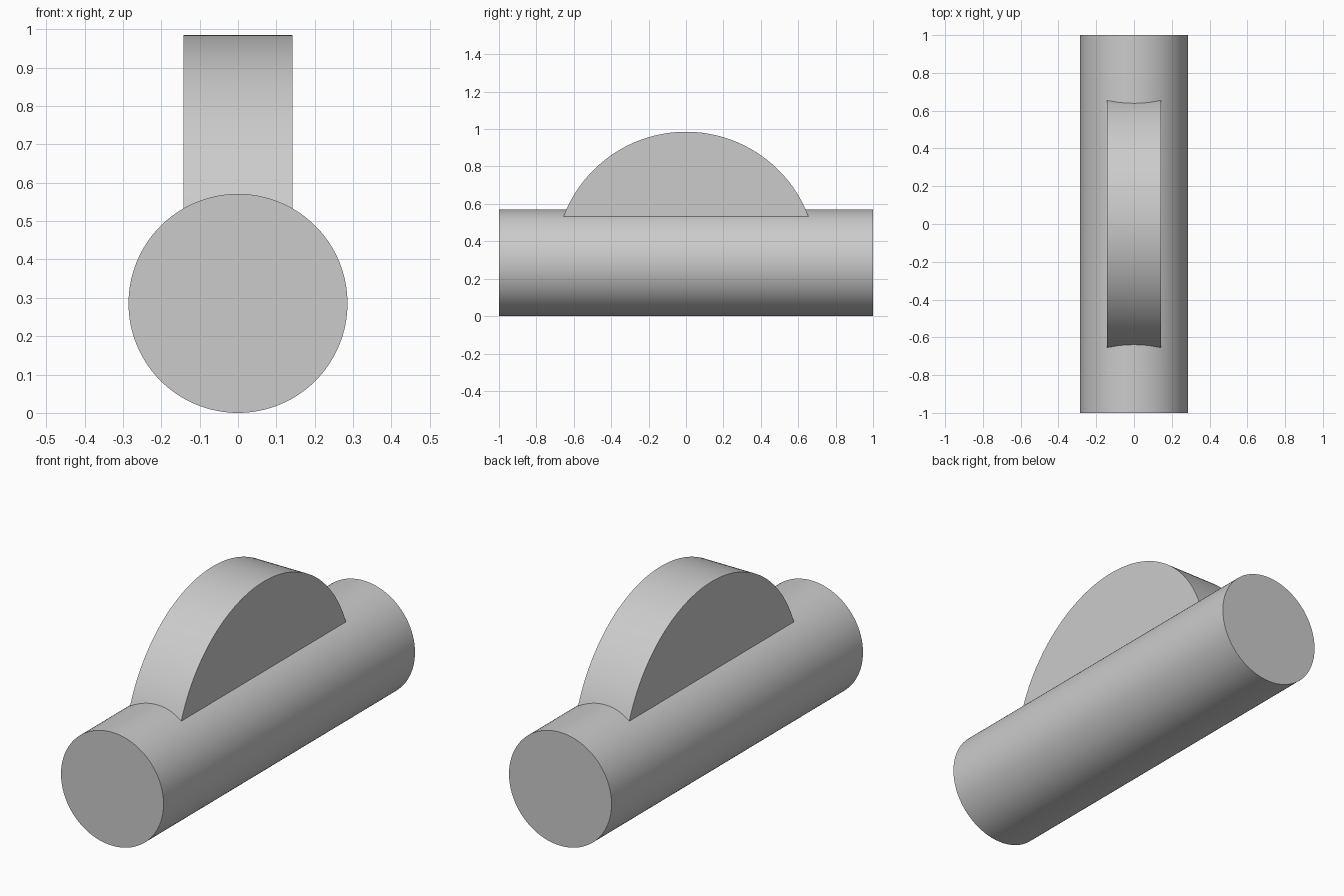
import bpy, bmesh
from math import sin, cos, pi, radians

cube = bpy.data.objects.get("Cube")
if cube:
    bpy.data.objects.remove(cube, do_unlink=True)

ROD_R = 0.2855
DISC_R = 0.70
DISC_HALF = 0.1425

grey = bpy.data.materials.new("plain grey")
grey.use_nodes = True
colour = (0.6, 0.6, 0.6, 1)
grey.diffuse_color = colour
grey.node_tree.nodes["Principled BSDF"].inputs["Base Color"].default_value = colour


def extrude_profile(name, points, direction):
    """Closed prism from a flat outline."""
    bm = bmesh.new()
    face = bm.faces.new([bm.verts.new(p) for p in points])
    result = bmesh.ops.extrude_face_region(bm, geom=[face])
    moved = [g for g in result["geom"] if isinstance(g, bmesh.types.BMVert)]
    bmesh.ops.translate(bm, verts=moved, vec=direction)
    bmesh.ops.recalc_face_normals(bm, faces=bm.faces)
    mesh = bpy.data.meshes.new(name)
    bm.to_mesh(mesh)
    bm.free()
    mesh.materials.append(grey)
    obj = bpy.data.objects.new(name, mesh)
    bpy.context.collection.objects.link(obj)
    return obj


# Round rod lying along y
N = 128
circle = [(ROD_R * cos(2 * pi * i / N), -1, ROD_R + ROD_R * sin(2 * pi * i / N))
          for i in range(N)]
rod = extrude_profile("rod_with_half_disc", circle, (0, 2, 0))

# Upright half disc concentric with the rod's middle
arc = [(-DISC_HALF, DISC_R * cos(pi * i / N), ROD_R + DISC_R * sin(pi * i / N))
       for i in range(N + 1)]
disc = extrude_profile("half_disc_helper", arc, (2 * DISC_HALF, 0, 0))

# Join both into one solid
union = rod.modifiers.new("union", "BOOLEAN")
union.operation = "UNION"
union.solver = "EXACT"
union.object = disc
bpy.ops.object.select_all(action="DESELECT")
rod.select_set(True)
bpy.context.view_layer.objects.active = rod
bpy.ops.object.modifier_apply(modifier=union.name)
bpy.data.objects.remove(disc, do_unlink=True)
bpy.ops.object.shade_smooth_by_angle(angle=radians(30))
